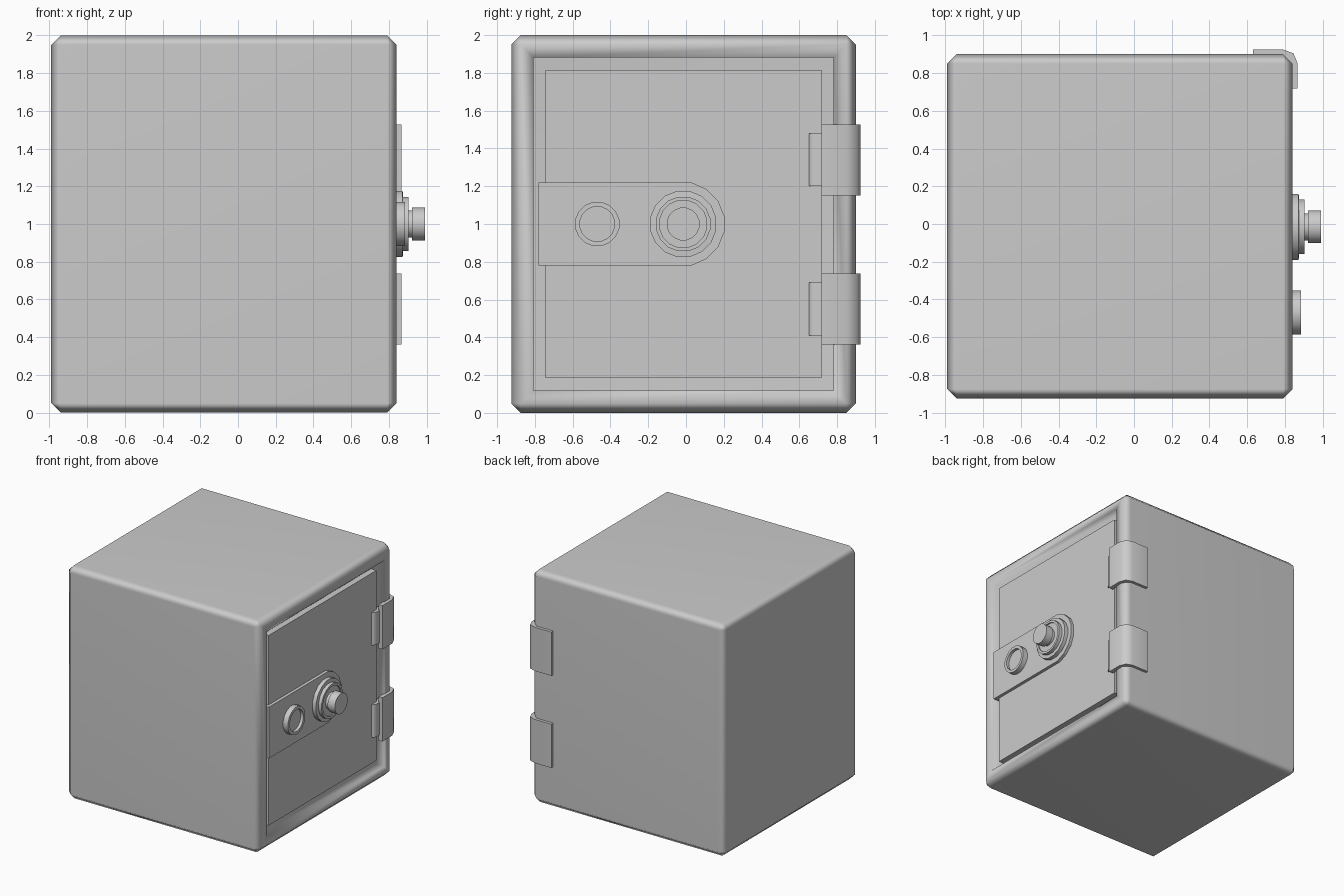
import bpy, bmesh, math
from mathutils import Vector

if "Cube" in bpy.data.objects:
    bpy.data.objects.remove(bpy.data.objects["Cube"])


def finish(name, bm, angle=40):
    bmesh.ops.recalc_face_normals(bm, faces=bm.faces[:])
    me = bpy.data.meshes.new(name)
    bm.to_mesh(me)
    bm.free()
    for p in me.polygons:
        p.use_smooth = True
    me.set_sharp_from_angle(angle=math.radians(angle))
    ob = bpy.data.objects.new(name, me)
    bpy.context.collection.objects.link(ob)
    return ob


def box_bm(lo, hi):
    bm = bmesh.new()
    bmesh.ops.create_cube(bm, size=1)
    for v in bm.verts:
        v.co = Vector([(a + b) / 2 + c * (b - a) for a, b, c in zip(lo, hi, v.co)])
    return bm


def prism(name, pts, vec, angle=40):
    bm = bmesh.new()
    f = bm.faces.new([bm.verts.new(p) for p in pts])
    r = bmesh.ops.extrude_face_region(bm, geom=[f], use_keep_orig=True)
    bmesh.ops.translate(bm, vec=vec, verts=[g for g in r["geom"] if isinstance(g, bmesh.types.BMVert)])
    return finish(name, bm, angle)


def turned(name, y, z, profile, sides=16):
    # rings of (radius, x) around an axis parallel to x, closed at both ends
    bm = bmesh.new()
    rings = []
    for r, x in profile:
        ring = []
        for i in range(sides):
            a = 2 * math.pi * (i + 0.5) / sides
            ring.append(bm.verts.new((x, y + r * math.cos(a), z + r * math.sin(a))))
        rings.append(ring)
    for a, b in zip(rings, rings[1:]):
        for i in range(sides):
            j = (i + 1) % sides
            bm.faces.new((a[i], a[j], b[j], b[i]))
    bm.faces.new(rings[0])
    bm.faces.new(rings[-1])
    return finish(name, bm)


# Safe body: chamfered box with a recessed door opening on the +x side
bm = box_bm((-0.99, -0.925, 0), (0.84, 0.9, 2))
bmesh.ops.bevel(bm, geom=bm.edges[:], offset=0.05, segments=1, affect='EDGES')
bm.normal_update()
front = max(bm.faces, key=lambda f: f.calc_center_median().x)
bmesh.ops.inset_region(bm, faces=[front], thickness=0.097, depth=0)
r = bmesh.ops.extrude_discrete_faces(bm, faces=[front])
bmesh.ops.translate(bm, vec=(-0.08, 0, 0), verts=r["faces"][0].verts[:])
bmesh.ops.remove_doubles(bm, verts=bm.verts[:], dist=1e-5)
body = finish("safe_body", bm, 100)
wn = body.modifiers.new("weighted", 'WEIGHTED_NORMAL')
wn.mode = 'FACE_AREA'
wn.keep_sharp = True

# Door panel
finish("door", box_bm((0.755, -0.745, 0.185), (0.812, 0.718, 1.815)))

# Lock plate with a rounded end
CY, CZ = -0.015, 1.0
pts = [(0.78, -0.78, 0.78)]
for i in range(8):
    a = math.radians(-78.75 + 22.5 * i)
    pts.append((0.78, CY + 0.222 * math.cos(a), CZ + 0.222 * math.sin(a)))
pts[1] = (0.78, pts[1][1], 0.78)
pts[-1] = (0.78, pts[-1][1], 1.22)
pts.append((0.78, -0.78, 1.22))
prism("lock_plate", pts, (0.059, 0, 0), 15)

# Combination dial and key lock
turned("combination_dial", CY, CZ, [
    (0.178, 0.82), (0.178, 0.873), (0.147, 0.875), (0.147, 0.905), (0.127, 0.905),
    (0.127, 0.893), (0.073, 0.893), (0.073, 0.922), (0.088, 0.922), (0.088, 0.99)])
turned("key_lock", -0.47, CZ, [
    (0.119, 0.82), (0.119, 0.885), (0.093, 0.885), (0.093, 0.86)])

# Hinges: a strap wrapped round the edge plus a rounded door knuckle
strap = [(0.63, 0.925), (0.79, 0.925), (0.845, 0.905), (0.868, 0.85), (0.868, 0.718),
         (0.83, 0.718), (0.83, 0.85), (0.79, 0.895), (0.63, 0.895)]
knuckle = [(0.79, 0.65), (0.82, 0.65), (0.834, 0.662), (0.84, 0.685), (0.84, 0.77), (0.79, 0.77)]
for label, z in (("lower", 0.55), ("upper", 1.34)):
    prism(label + "_hinge_strap", [(x, y, z - 0.188) for x, y in strap], (0, 0, 0.375), 50)
    prism(label + "_hinge_knuckle", [(x, y, z - 0.14) for x, y in knuckle], (0, 0, 0.28), 50)
